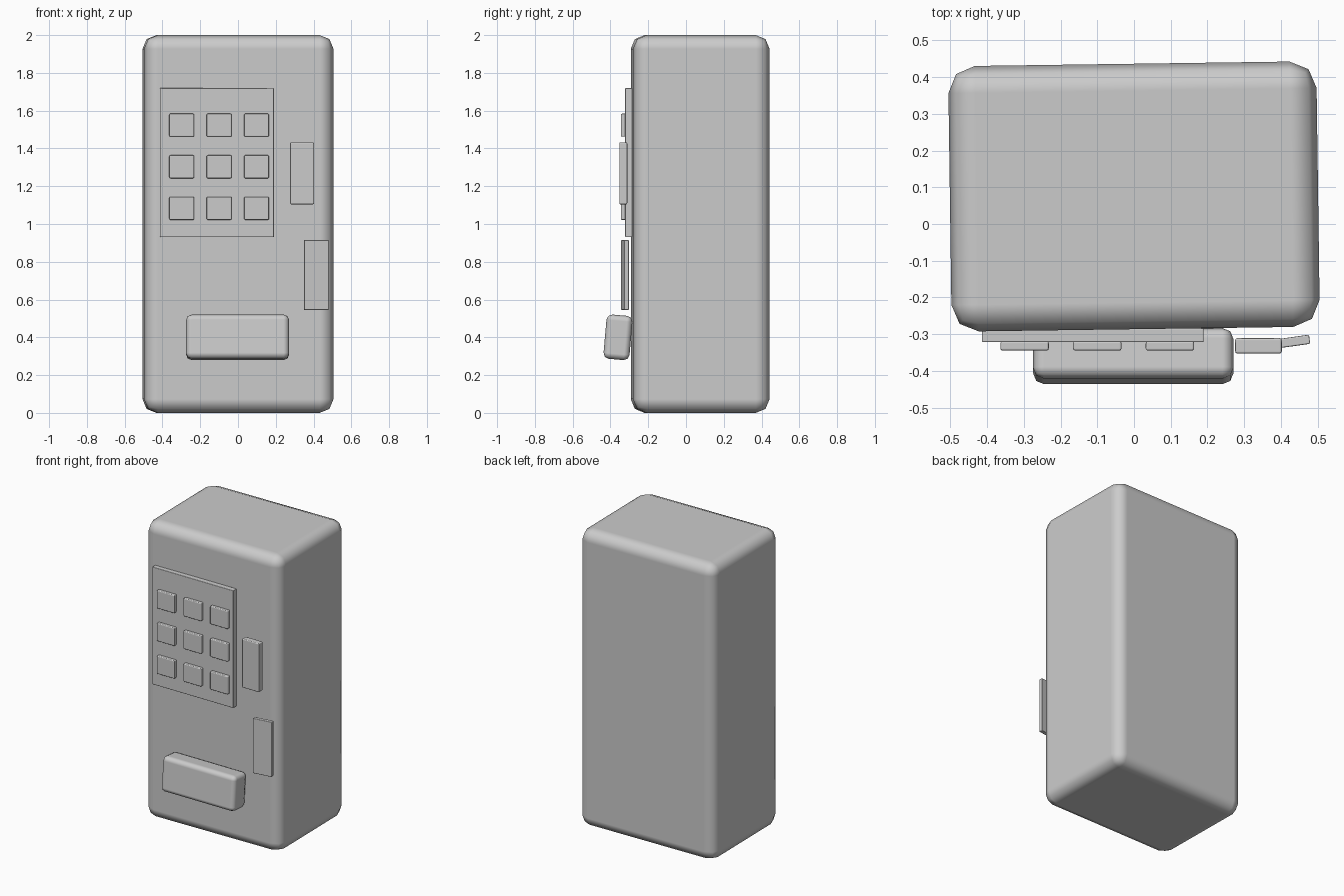
import bpy
from math import radians

if "Cube" in bpy.data.objects:
    bpy.data.objects.remove(bpy.data.objects["Cube"])


def rounded_box(name, loc, size, bevel, rot=(0, 0, 0), segments=2):
    """Box with rounded edges, rotation in degrees."""
    bpy.ops.mesh.primitive_cube_add(size=1, location=loc,
                                    rotation=[radians(a) for a in rot])
    ob = bpy.context.object
    ob.name = name
    ob.scale = size
    bpy.ops.object.transform_apply(location=False, rotation=False, scale=True)
    bpy.ops.object.shade_smooth()
    mod = ob.modifiers.new("rounded_edges", 'BEVEL')
    mod.width = bevel
    mod.segments = segments
    mod.limit_method = 'NONE'
    mod.harden_normals = True
    return ob


# Main cabinet, turned very slightly about the vertical
rounded_box("cabinet", (0, 0.075, 1), (1.003, 0.723, 2), 0.073, (0, 0, 0.8))

# Display window panel
rounded_box("display_panel", (-0.112, -0.303, 1.325), (0.604, 0.038, 0.79), 0.004)

# Three by three grid of product tiles
for row in range(3):
    for col in range(3):
        rounded_box(f"product_tile_{row}_{col}",
                    (-0.298 + 0.198 * col, -0.332, 1.523 - 0.22 * row),
                    (0.132, 0.026, 0.122), 0.006)

# Payment panel and the slightly open flap below it
rounded_box("payment_panel", (0.339, -0.332, 1.268), (0.127, 0.042, 0.328), 0.006)
rounded_box("side_flap", (0.414, -0.323, 0.73), (0.13, 0.025, 0.37), 0.004, (0, 0, 8))

# Dispensing tray, tilted forward at the bottom
rounded_box("dispensing_tray", (-0.002, -0.36, 0.4), (0.546, 0.138, 0.235), 0.03,
            (-5, 0, 0))
